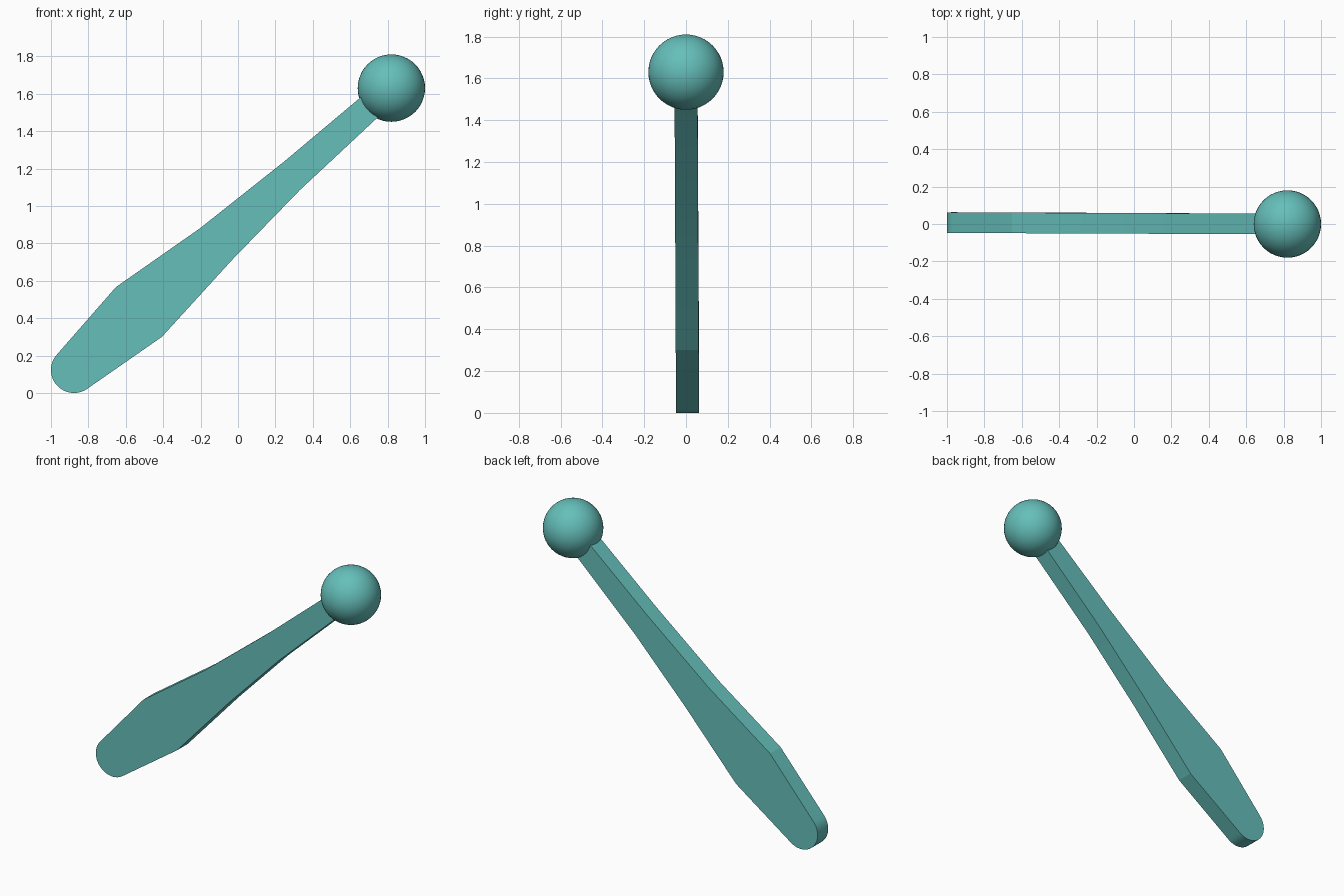
import bpy, bmesh
from math import cos, sin, radians

if "Cube" in bpy.data.objects:
    bpy.data.objects.remove(bpy.data.objects["Cube"])

mat = bpy.data.materials.new("teal")
mat.diffuse_color = (0.13, 0.52, 0.49, 1)
mat.use_nodes = True
mat.node_tree.nodes["Principled BSDF"].inputs["Base Color"].default_value = mat.diffuse_color

# flat lever: side profile with a rounded tip, extruded through its thickness
END, R, HALF = (-0.877, 0.123), 0.123, 0.055
STEPS = 20
arc = [(END[0] + R * cos(radians(a)), END[1] + R * sin(radians(a)))
       for a in (137.4 + (304.5 - 137.4) * i / STEPS for i in range(STEPS + 1))]
lower = [(-0.407, 0.30), (-0.033, 0.71), (0.33, 1.084), (0.84, 1.56)]
upper = [(0.75, 1.66), (0.25, 1.24), (-0.204, 0.88), (-0.653, 0.566)]
profile = arc + lower + upper


def lean(x, z):
    # the lever leans very slightly towards the front at its top
    return 0.008 * (1 - (x + 1 + z) / 3.4)


bm = bmesh.new()
front = [bm.verts.new((x, lean(x, z) - HALF, z)) for x, z in profile]
face = bm.faces.new(front)
ext = bmesh.ops.extrude_face_region(bm, geom=[face], use_keep_orig=True)
moved = [g for g in ext["geom"] if isinstance(g, bmesh.types.BMVert)]
bmesh.ops.translate(bm, verts=moved, vec=(0, 2 * HALF, 0))
bmesh.ops.recalc_face_normals(bm, faces=bm.faces)
mesh = bpy.data.meshes.new("lever_arm")
bm.to_mesh(mesh)
bm.free()
lever = bpy.data.objects.new("lever_arm", mesh)
bpy.context.collection.objects.link(lever)

# ball knob on the upper end
bpy.ops.mesh.primitive_uv_sphere_add(segments=48, ring_count=24, radius=0.18,
                                     location=(0.82, 0, 1.63))
knob = bpy.context.object
knob.name = "ball_knob"

for ob in (lever, knob):
    ob.data.materials.append(mat)
    bpy.ops.object.select_all(action='DESELECT')
    ob.select_set(True)
    bpy.context.view_layer.objects.active = ob
    bpy.ops.object.shade_smooth_by_angle(angle=radians(12))
